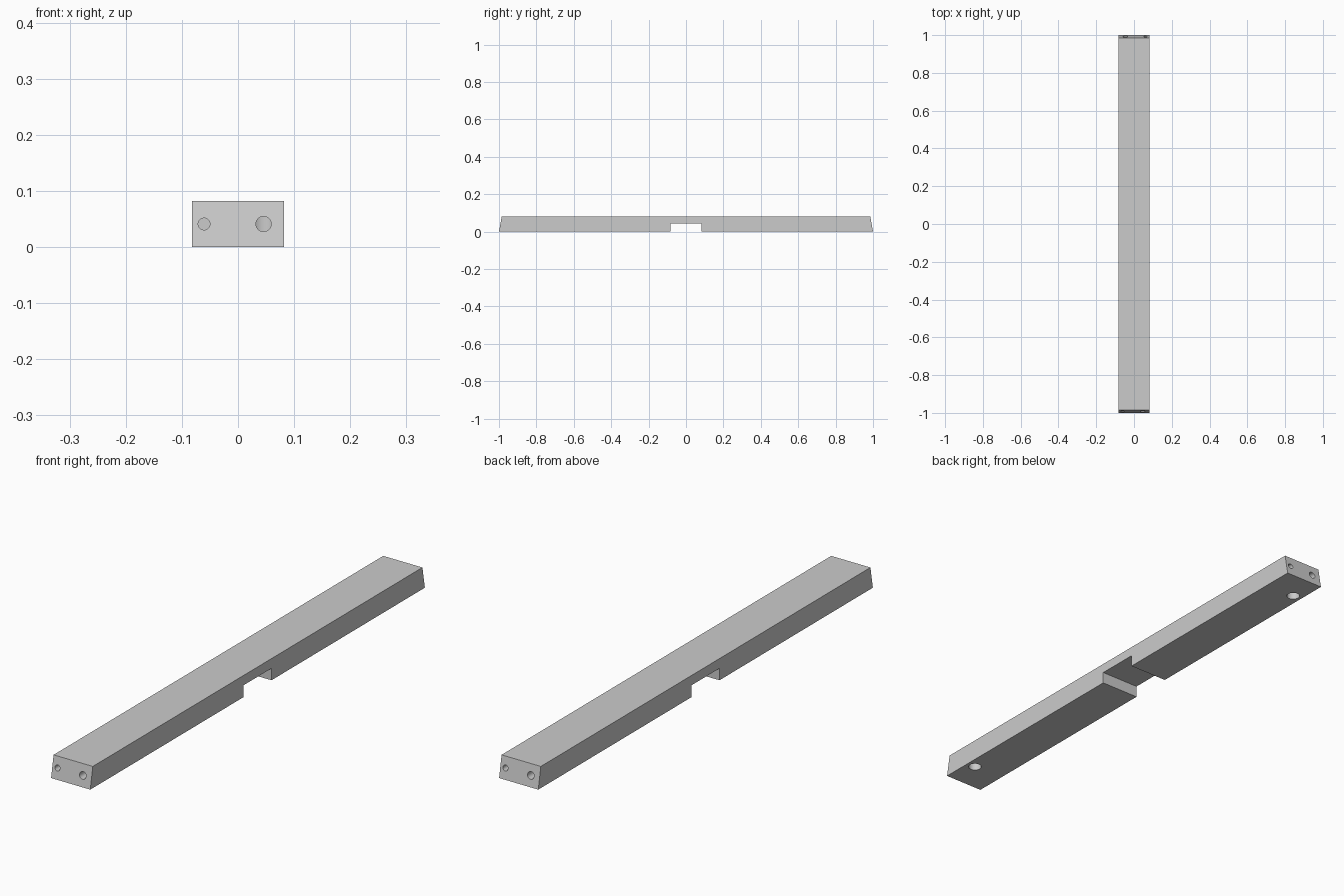
import bpy, bmesh, math
from mathutils import Matrix

if "Cube" in bpy.data.objects:
    bpy.data.objects.remove(bpy.data.objects["Cube"])

W = 0.082   # half width
H = 0.082   # height
N = 0.083   # half width of the cross-lap notch
D = 0.045   # notch depth

# Beam: side profile in y/z with raked ends and a notch below, extruded along x
profile = [(-1, 0), (-N, 0), (-N, D), (N, D), (N, 0), (1, 0), (0.985, H), (-0.985, H)]
bm = bmesh.new()
face = bm.faces.new([bm.verts.new((-W, y, z)) for y, z in profile])
ext = bmesh.ops.extrude_face_region(bm, geom=[face])
bmesh.ops.translate(bm, vec=(2 * W, 0, 0),
                    verts=[v for v in ext["geom"] if isinstance(v, bmesh.types.BMVert)])
bmesh.ops.recalc_face_normals(bm, faces=bm.faces)
mesh = bpy.data.meshes.new("beam")
bm.to_mesh(mesh)
bm.free()
beam = bpy.data.objects.new("beam", mesh)
bpy.context.collection.objects.link(beam)


def drill(name, radius, start, length, axis, turn):
    """Cut a round blind hole, turned about z for the opposite end."""
    b = bmesh.new()
    rot = Matrix.Rotation(math.radians(-90), 4, 'X') if axis == 'Y' else Matrix()
    place = Matrix.Rotation(turn, 4, 'Z') @ Matrix.Translation(start) @ rot
    bmesh.ops.create_cone(b, cap_ends=True, segments=40, radius1=radius, radius2=radius,
                          depth=length, matrix=place @ Matrix.Translation((0, 0, length / 2)))
    m = bpy.data.meshes.new(name)
    b.to_mesh(m)
    b.free()
    cutter = bpy.data.objects.new(name, m)
    bpy.context.collection.objects.link(cutter)
    mod = beam.modifiers.new(name, 'BOOLEAN')
    mod.object = cutter
    mod.operation = 'DIFFERENCE'
    mod.solver = 'EXACT'
    bpy.context.view_layer.objects.active = beam
    bpy.ops.object.modifier_apply(modifier=name)
    bpy.data.objects.remove(cutter)


# Holes at both ends: fastener pocket from below, bolt hole into it, dowel hole
for turn in (0, math.pi):
    drill("pocket_hole", 0.024, (0.0455, -0.88, -0.02), 0.085, 'Z', turn)
    drill("bolt_hole", 0.0135, (0.0455, -1.03, 0.041), 0.15, 'Y', turn)
    drill("dowel_hole", 0.0105, (-0.0605, -1.03, 0.041), 0.12, 'Y', turn)

beam.select_set(True)
bpy.ops.object.shade_smooth_by_angle(angle=math.radians(30))
